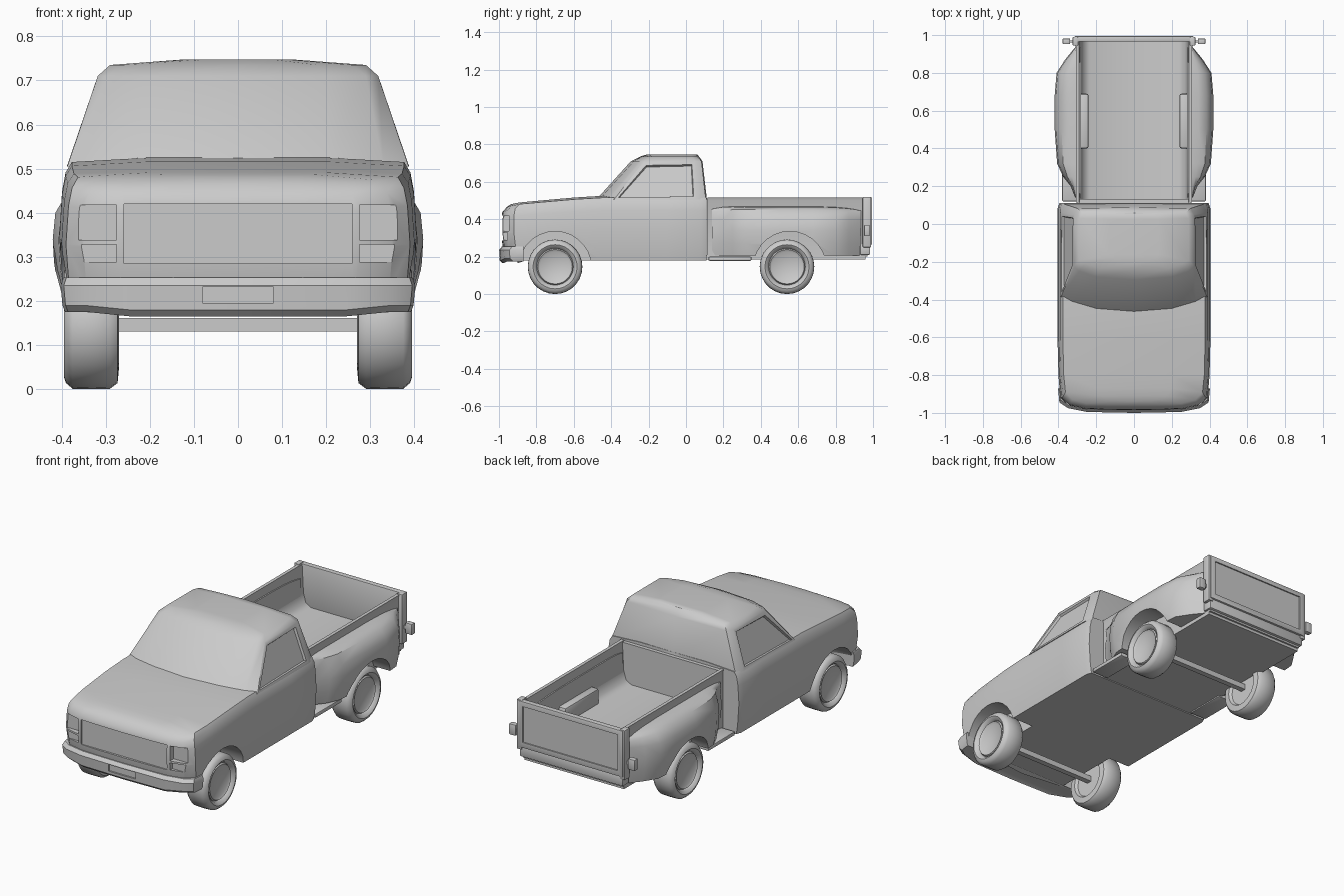
import bpy, bmesh, math
from mathutils import Vector, Matrix

if "Cube" in bpy.data.objects:
    bpy.data.objects.remove(bpy.data.objects["Cube"])

GREY = (0.6, 0.6, 0.6, 1)
paint = bpy.data.materials.new("plain grey")
paint.use_nodes = True
paint.diffuse_color = GREY
paint.node_tree.nodes["Principled BSDF"].inputs["Base Color"].default_value = GREY


def finish(name, bm, angle=40):
    """Turn a bmesh into a shaded, painted object."""
    bmesh.ops.recalc_face_normals(bm, faces=bm.faces)
    me = bpy.data.meshes.new(name)
    bm.to_mesh(me)
    bm.free()
    me.materials.append(paint)
    ob = bpy.data.objects.new(name, me)
    bpy.context.collection.objects.link(ob)
    smooth(ob, angle)
    return ob


def smooth(ob, angle=40):
    bpy.ops.object.select_all(action='DESELECT')
    ob.select_set(True)
    bpy.context.view_layer.objects.active = ob
    bpy.ops.object.shade_smooth_by_angle(angle=math.radians(angle))


def bridge(bm, rings):
    for a, b in zip(rings, rings[1:]):
        for i in range(len(a)):
            j = (i + 1) % len(a)
            bm.faces.new((a[i], a[j], b[j], b[i]))


def plan_loft(halves):
    """Stack mirrored plan outlines; each half runs from centre front to centre back."""
    bm = bmesh.new()
    rings = []
    for half in halves:
        full = half + [(-x, y, z) for x, y, z in half[-2:0:-1]]
        rings.append([bm.verts.new(p) for p in full])
    bridge(bm, rings)
    n = len(halves[0])
    for r in (rings[0], rings[-1]):
        for i in range(n - 1):
            ids = [i, i + 1, -(i + 1) % len(r), -i % len(r)]
            bm.faces.new([r[k] for k in dict.fromkeys(ids)])
    return bm


def section_loft(sections):
    """Join matching closed sections and cap the ends."""
    bm = bmesh.new()
    rings = [[bm.verts.new(p) for p in s] for s in sections]
    bridge(bm, rings)
    bm.faces.new(rings[0])
    bm.faces.new(rings[-1])
    return bm


def box(name, x, y, z, bevel=0.0):
    bm = bmesh.new()
    bmesh.ops.create_cube(bm, size=1)
    for v in bm.verts:
        v.co = [(a + b) / 2 + c * (b - a) for (a, b), c in zip((x, y, z), v.co)]
    if bevel:
        bmesh.ops.bevel(bm, geom=bm.edges[:], offset=bevel, segments=2, affect='EDGES', profile=0.5)
    return finish(name, bm)


def drum(x, y, z, radius):
    """Cylinder cutter lying along x."""
    bm = bmesh.new()
    rot = Matrix.Translation(((x[0] + x[1]) / 2, y, z)) @ Matrix.Rotation(math.pi / 2, 4, 'Y')
    bmesh.ops.create_cone(bm, cap_ends=True, segments=28, radius1=radius, radius2=radius,
                          depth=x[1] - x[0], matrix=rot)
    return finish("arch_cutter", bm)


def cut(ob, cutter):
    cutter.hide_render = True
    mod = ob.modifiers.new("cut", 'BOOLEAN')
    mod.operation, mod.solver, mod.object = 'DIFFERENCE', 'EXACT', cutter
    bpy.ops.object.select_all(action='DESELECT')
    ob.select_set(True)
    bpy.context.view_layer.objects.active = ob
    bpy.ops.object.modifier_apply(modifier=mod.name)
    bpy.data.objects.remove(cutter)


def side_x(s, a, b):
    return (min(s * a, s * b), max(s * a, s * b))


SIDES = (("left", 1), ("right", -1))


# Lower cab, hood and nose
def hood_height(y):
    pts = [(-1, .452), (-.95, .468), (-.9, .48), (-.5, .515), (.2, .515)]
    for (a, za), (b, zb) in zip(pts, pts[1:]):
        if y <= b:
            return za + (zb - za) * (y - a) / (b - a)


outline = [(0, -.988), (.15, -.986), (.27, -.98), (.35, -.96), (.39, -.92), (.4, -.8), (.405, -.6),
           (.405, -.45), (.405, -.1), (.405, .08), (.395, .11), (0, .11)]
levels = [(0, .96, .03), (.15, .98, .012), (.5, 1, 0), (.8, .985, 0), (.93, .965, .006),
          (1, .93, .03), (1.03, .5, .05)]
halves = []
for t, sx, back in levels:
    half = []
    for x, y in outline:
        y2 = y + back if y < -.9 else y
        half.append((x * sx, y2, .18 + t * (hood_height(y2) - .18)))
    halves.append(half)
body = finish("cab_body", plan_loft(halves))
for _, s in SIDES:
    cut(body, drum(side_x(s, .26, .5), -.7, .14, .195))
    cut(body, box("lamp_cutter", side_x(s, .275, .362), (-1.1, -.945), (.338, .418)))
    cut(body, box("signal_cutter", side_x(s, .275, .362), (-1.1, -.955), (.288, .328)))
cut(body, box("grille_cutter", (-.258, .258), (-1.1, -.972), (.285, .42)))
smooth(body, 35)

# Upper cab with inset side windows
belt = [(0, -.48), (.2, -.465), (.33, -.42), (.387, -.385), (.388, .06), (.372, .106), (0, .112)]
eave = [(0, -.295), (.2, -.28), (.29, -.25), (.318, -.225), (.318, .05), (.3, .083), (0, .088)]
roof = [(0, -.245), (.18, -.235), (.26, -.21), (.29, -.19), (.29, .03), (.275, .062), (0, .07)]
crown = [(x * .45, y * .85) for x, y in roof]
stack = ((belt, .505), (eave, .71), (roof, .735), (crown, .747))
bm = plan_loft([[(x, y, z) for x, y in ring] for ring, z in stack])
bmesh.ops.recalc_face_normals(bm, faces=bm.faces)
panes = [f for f in bm.faces if abs(f.normal.x) > .8 and f.calc_area() > .04]
bmesh.ops.inset_individual(bm, faces=panes, thickness=.026, depth=0)
bmesh.ops.inset_individual(bm, faces=panes, thickness=.006, depth=-.012)
finish("cab_roof", bm, 42)

# Front bumper with a shallow plate recess
edge = [(0, -1), (.25, -.995), (.35, -.975), (.395, -.945), (.402, -.87), (.37, -.87), (0, -.9)]
halves = []
for z, sx, back in ((.165, .975, .02), (.18, .99, .004), (.235, 1, 0), (.253, .985, .015)):
    halves.append([(x * sx, y + (back if y < -.91 else 0), z + (.01 if x > .3 and z < .2 else 0))
                   for x, y in edge])
bumper = finish("front_bumper", plan_loft(halves))
cut(bumper, box("plate_cutter", (-.08, .08), (-1.1, -.988), (.195, .232)))
smooth(bumper, 35)

# Cargo bed: a trough swept along y
trough = [(.3, .2), (.302, .5), (.308, .515), (.29, .515), (.282, .36), (.268, .31), (.235, .292)]
section = trough + [(-x, z) for x, z in reversed(trough)]
finish("cargo_bed", section_loft([[(x, y, z) for x, z in section] for y in (.115, .97)]), 50)
box("bed_front_wall", (-.3, .3), (.112, .132), (.19, .51))
box("bed_floor_pan", (-.3, .3), (.1, .96), (.185, .21))

# Tailgate with recessed panel, and sill below it
tailgate = box("tailgate", (-.315, .315), (.965, .995), (.265, .517), .004)
cut(tailgate, box("panel_cutter", (-.285, .285), (.988, 1.1), (.295, .49)))
smooth(tailgate, 35)
box("rear_sill", (-.31, .31), (.93, .985), (.21, .268), .006)


# Rear fenders, steps, wheel wells, posts and lamps
stations = [(.14, .312, .455), (.2, .335, .464), (.25, .375, .466), (.32, .407, .466), (.5, .42, .466),
            (.68, .42, .466), (.8, .41, .462), (.87, .365, .456), (.935, .312, .445)]
for side, s in SIDES:
    rings = []
    for y, w, top in stations:
        shape = [(.28, .205), (w - .018, .205), (w - .004, .27), (w, .34), (w - .006, .4),
                 (w - (w - .3) * .3, top - .015), (w - (w - .3) * .65, top), (.28, top + .004)]
        rings.append([(s * x, y, z) for x, z in shape])
    fender = finish(side + "_rear_fender", section_loft(rings))
    cut(fender, drum(side_x(s, .27, .5), .555, .14, .195))
    smooth(fender, 45)
    box(side + "_side_step", side_x(s, .28, .38), (.12, .35), (.178, .2), .006)
    box(side + "_wheel_well", side_x(s, .24, .295), (.4, .69), (.28, .375), .012)
    box(side + "_rear_post", side_x(s, .295, .325), (.945, .99), (.25, .52), .004)
    box(side + "_lamp_bracket", side_x(s, .3, .345), (.96, .972), (.33, .35))
    box(side + "_tail_lamp", side_x(s, .338, .378), (.952, .982), (.31, .37), .005)

# Wheels: tyre and dished hub turned about the axle
lathe = [(0, .372), (.08, .376), (.092, .384), (.098, .374), (.104, .386), (.118, .395), (.132, .39),
         (.145, .375), (.146, .33), (.145, .29), (.132, .273), (.1, .27), (.09, .285), (0, .285)]
for end, cy in (("front", -.7), ("rear", .54)):
    for side, s in SIDES:
        bm = bmesh.new()
        verts = [bm.verts.new((s * x, cy, .146 + r)) for r, x in lathe]
        edges = [bm.edges.new(pair) for pair in zip(verts, verts[1:])]
        bmesh.ops.spin(bm, geom=verts + edges, cent=(0, cy, .146), axis=(1, 0, 0),
                       angle=math.tau, steps=28)
        bmesh.ops.remove_doubles(bm, verts=bm.verts, dist=.0005)
        finish(f"{side}_{end}_wheel", bm)
    box(end + "_axle", (-.29, .29), (cy - .015, cy + .015), (.131, .161))
